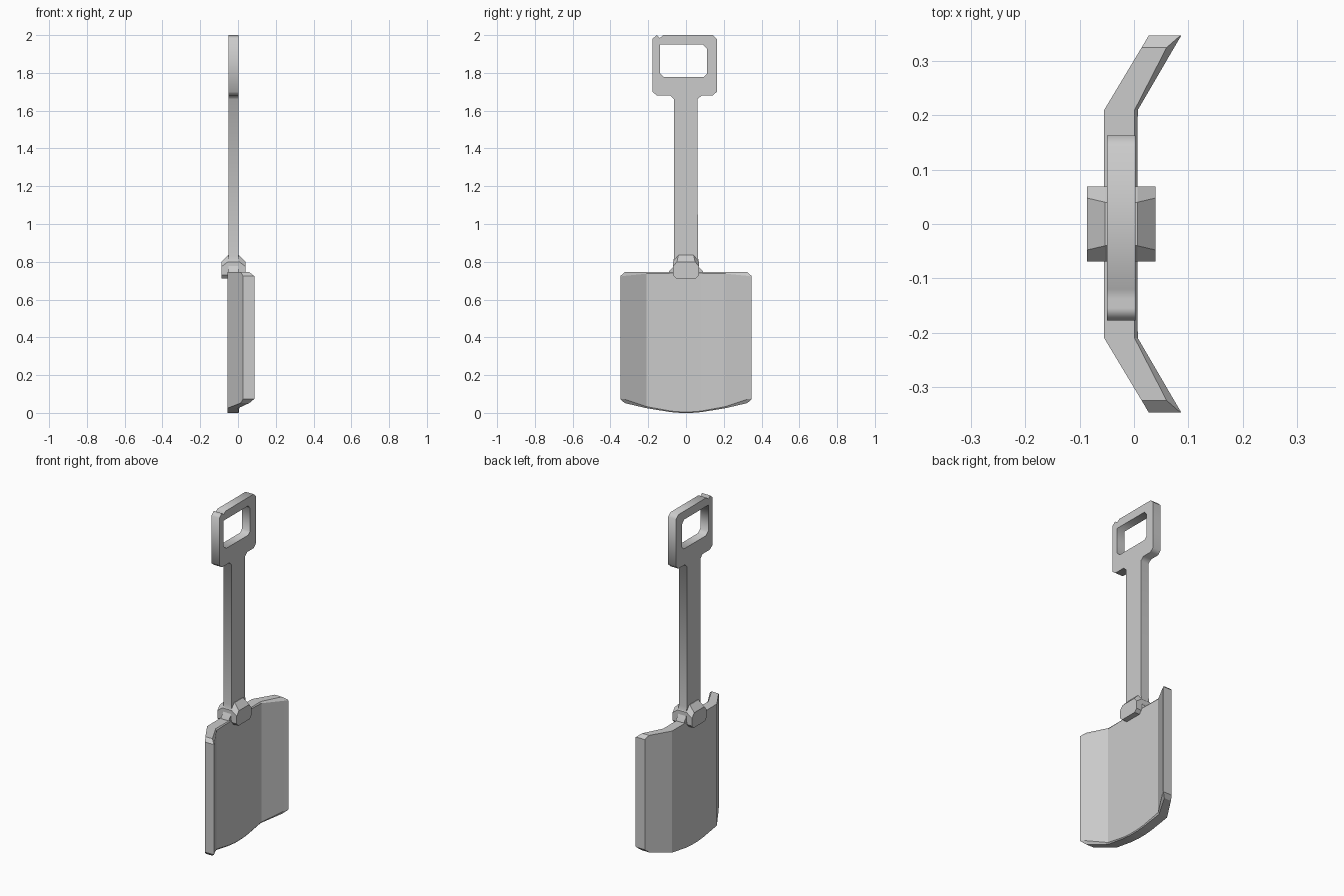
import bpy, bmesh
from mathutils import Matrix

if "Cube" in bpy.data.objects:
    bpy.data.objects.remove(bpy.data.objects["Cube"])


def loft(name, rings):
    """Skin a closed solid through rings with equal point counts."""
    bm = bmesh.new()
    vs = [[bm.verts.new(p) for p in ring] for ring in rings]
    n = len(rings[0])
    for a, b in zip(vs, vs[1:]):
        for i in range(n):
            j = (i + 1) % n
            bm.faces.new((a[i], a[j], b[j], b[i]))
    bm.faces.new(vs[0])
    bm.faces.new(vs[-1])
    bmesh.ops.recalc_face_normals(bm, faces=bm.faces)
    me = bpy.data.meshes.new(name)
    bm.to_mesh(me)
    bm.free()
    ob = bpy.data.objects.new(name, me)
    bpy.context.collection.objects.link(ob)
    return ob


def plate(name, loops, x0, x1):
    """Extrude (y, z) outlines, the second being a hole, between x0 and x1."""
    cu = bpy.data.curves.new(name, 'CURVE')
    cu.dimensions = '2D'
    cu.fill_mode = 'BOTH'
    cu.extrude = (x1 - x0) / 2
    for pts in loops:
        s = cu.splines.new('POLY')
        s.points.add(len(pts) - 1)
        for p, (y, z) in zip(s.points, pts):
            p.co = (y, z, 0, 1)
        s.use_cyclic_u = True
    tmp = bpy.data.objects.new(name, cu)
    bpy.context.collection.objects.link(tmp)
    bpy.context.view_layer.update()
    me = bpy.data.meshes.new_from_object(tmp.evaluated_get(bpy.context.evaluated_depsgraph_get()))
    bpy.data.objects.remove(tmp)
    # local x, y, z become world y, z, x
    me.transform(Matrix(((0, 0, 1, (x0 + x1) / 2), (1, 0, 0, 0), (0, 1, 0, 0), (0, 0, 0, 1))))
    bm = bmesh.new()
    bm.from_mesh(me)
    bmesh.ops.remove_doubles(bm, verts=bm.verts, dist=1e-5)
    bmesh.ops.recalc_face_normals(bm, faces=bm.faces)
    bm.to_mesh(me)
    bm.free()
    me.name = name
    ob = bpy.data.objects.new(name, me)
    bpy.context.collection.objects.link(ob)
    return ob


# Blade: half columns (y, outer x, inner x, bottom z, top z, chamfer), mirrored in y
half = [
    (0.347, 0.027, 0.087, 0.073, 0.725, 0.002),
    (0.325, 0.014, 0.074, 0.052, 0.745, 0.014),
    (0.21, -0.055, 0.007, 0.025, 0.745, 0.006),
    (0.08, -0.055, 0.006, 0.004, 0.745, 0.004),
    (0.03, -0.055, 0.006, 0.0, 0.745, 0.004),
]
columns = half + [(-c[0],) + c[1:] for c in reversed(half)]
loft("blade", [
    [(xo, y, zb), (xo, y, zt), (xi - c, y, zt),
     (xi, y, zt - 1.4 * c), (xi, y, zb + 1.4 * c), (xi - c, y, zb)]
    for y, xo, xi, zb, zt, c in columns])

# Handle: shaft and grip as one flat plate with a chamfered hole
outline = [
    (-0.09, 0.735), (0.09, 0.735), (0.09, 0.75), (0.07, 0.77), (0.063, 0.83),
    (0.06, 1.66), (0.083, 1.68), (0.142, 1.68), (0.163, 1.70), (0.163, 1.98),
    (0.142, 2.0), (-0.12, 2.0), (-0.138, 1.985), (-0.155, 2.0), (-0.178, 1.98),
    (-0.178, 1.70), (-0.153, 1.68), (-0.083, 1.68), (-0.063, 1.66),
    (-0.063, 0.83), (-0.07, 0.77), (-0.09, 0.75),
]
grip_hole = [
    (-0.115, 1.777), (0.092, 1.777), (0.11, 1.795), (0.11, 1.928),
    (0.09, 1.95), (-0.138, 1.95), (-0.138, 1.797),
]
plate("handle", [outline, grip_hole], -0.05, 0.003)


# Collar: chamfered block wrapping the joint, sloping out at the top
def collar_ring(x, shoulder, top, top_w):
    right = [(0.053, 0.712), (0.069, 0.73), (0.069, shoulder), (top_w, top)]
    pts = right + [(-y, z) for y, z in reversed(right)]
    return [(x, y, z) for y, z in pts]


loft("collar", [
    collar_ring(-0.087, 0.775, 0.80, 0.048),
    collar_ring(-0.053, 0.80, 0.835, 0.04),
    collar_ring(0.006, 0.80, 0.835, 0.04),
    collar_ring(0.04, 0.775, 0.80, 0.048),
])
